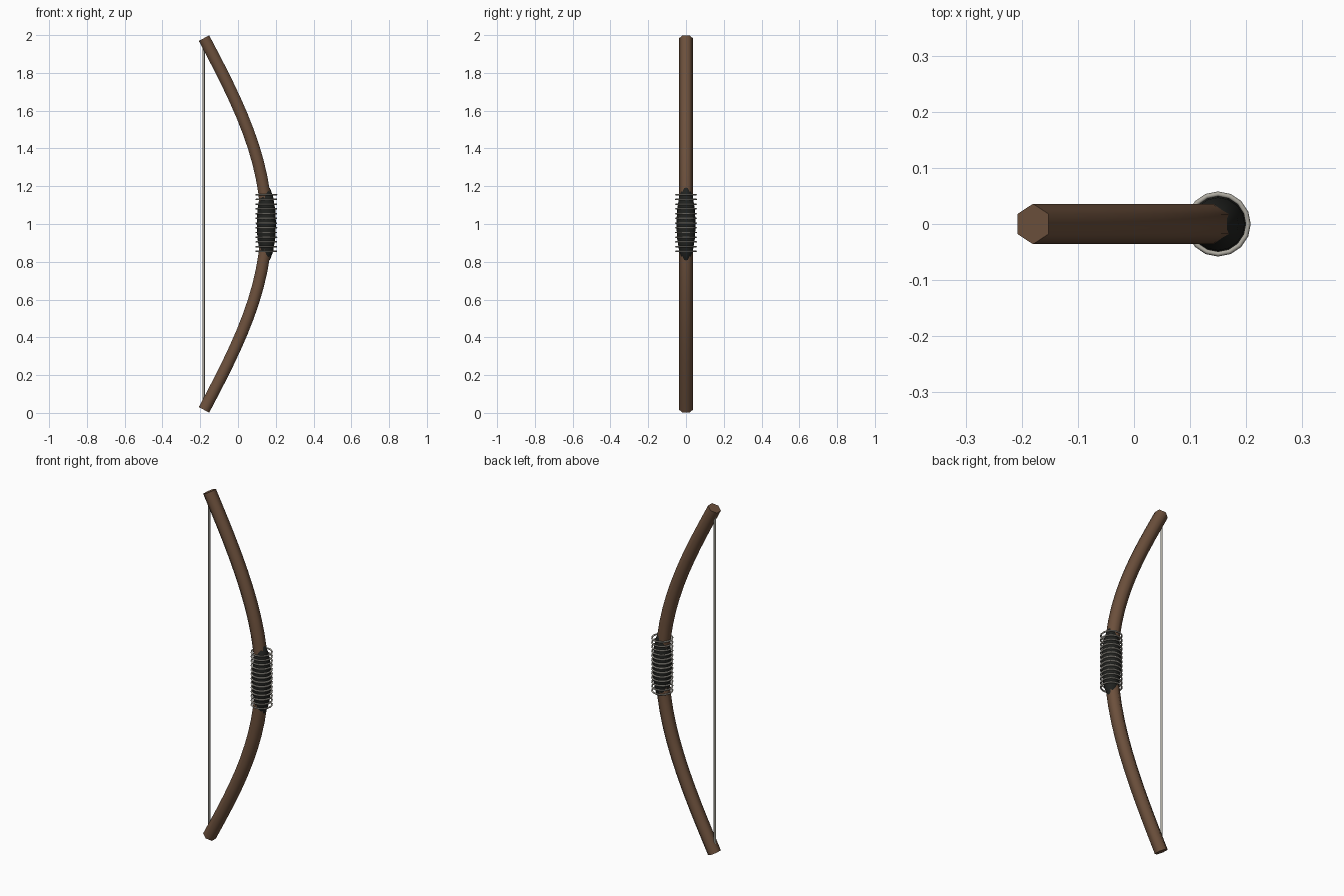
import bpy, bmesh, math
from mathutils import Vector

if "Cube" in bpy.data.objects:
    bpy.data.objects.remove(bpy.data.objects["Cube"])

def material(name, rgb):
    m = bpy.data.materials.new(name)
    m.diffuse_color = (*rgb, 1)
    m.use_nodes = True
    m.node_tree.nodes["Principled BSDF"].inputs["Base Color"].default_value = m.diffuse_color
    return m

WOOD = material("wood", (0.15, 0.08, 0.045))
LEATHER = material("leather", (0.015, 0.016, 0.014))
CORD = material("cord", (0.42, 0.40, 0.35))

def finish(obj, name, mat, angle=65):
    obj.name = name
    obj.data.materials.append(mat)
    bpy.ops.object.select_all(action='DESELECT')
    obj.select_set(True)
    bpy.context.view_layer.objects.active = obj
    bpy.ops.object.shade_smooth_by_angle(angle=math.radians(angle))

# Bow stave: six-sided tube swept along a cosine arc in the xz plane
HALF, TIP_X, DEPTH, RADIUS, STEPS = 0.984, -0.18, 0.33, 0.036, 24
bm = bmesh.new()
rings = []
for i in range(STEPS + 1):
    t = (2 * i / STEPS - 1) * math.pi / 2
    centre = Vector((TIP_X + DEPTH * math.cos(t), 0, 1 + HALF * t / (math.pi / 2)))
    tangent = Vector((-DEPTH * math.sin(t), 0, HALF / (math.pi / 2))).normalized()
    side = Vector((0, 1, 0))
    out = side.cross(tangent)
    rings.append([bm.verts.new(centre + RADIUS * (math.cos(k * math.pi / 3) * side
                                                  + math.sin(k * math.pi / 3) * out))
                  for k in range(6)])
for a, b in zip(rings, rings[1:]):
    for k in range(6):
        n = (k + 1) % 6
        bm.faces.new((a[k], a[n], b[n], b[k]))
bm.faces.new(rings[0])
bm.faces.new(rings[-1])
bmesh.ops.recalc_face_normals(bm, faces=bm.faces)
mesh = bpy.data.meshes.new("stave")
bm.to_mesh(mesh)
bm.free()
stave = bpy.data.objects.new("stave", mesh)
bpy.context.collection.objects.link(stave)
finish(stave, "stave", WOOD)

# Bow string between the tips
bpy.ops.mesh.primitive_cylinder_add(vertices=8, radius=0.006, depth=1.95, location=(-0.182, 0, 1))
finish(bpy.context.object, "bow_string", CORD)

# Leather grip: stretched sphere
GRIP_X = 0.15
bpy.ops.mesh.primitive_uv_sphere_add(segments=16, ring_count=8, radius=1, location=(GRIP_X, 0, 1))
grip = bpy.context.object
grip.scale = (0.051, 0.051, 0.205)
finish(grip, "grip", LEATHER)

# Cord hoops stacked around the grip
HOOPS = 13
for i in range(HOOPS):
    z = 1.005 + 0.30 * (i / (HOOPS - 1) - 0.5)
    bpy.ops.mesh.primitive_torus_add(major_segments=16, minor_segments=6, major_radius=0.0535,
                                     minor_radius=0.0045, location=(GRIP_X, 0, z))
    finish(bpy.context.object, f"grip_hoop_{i + 1}", CORD)
